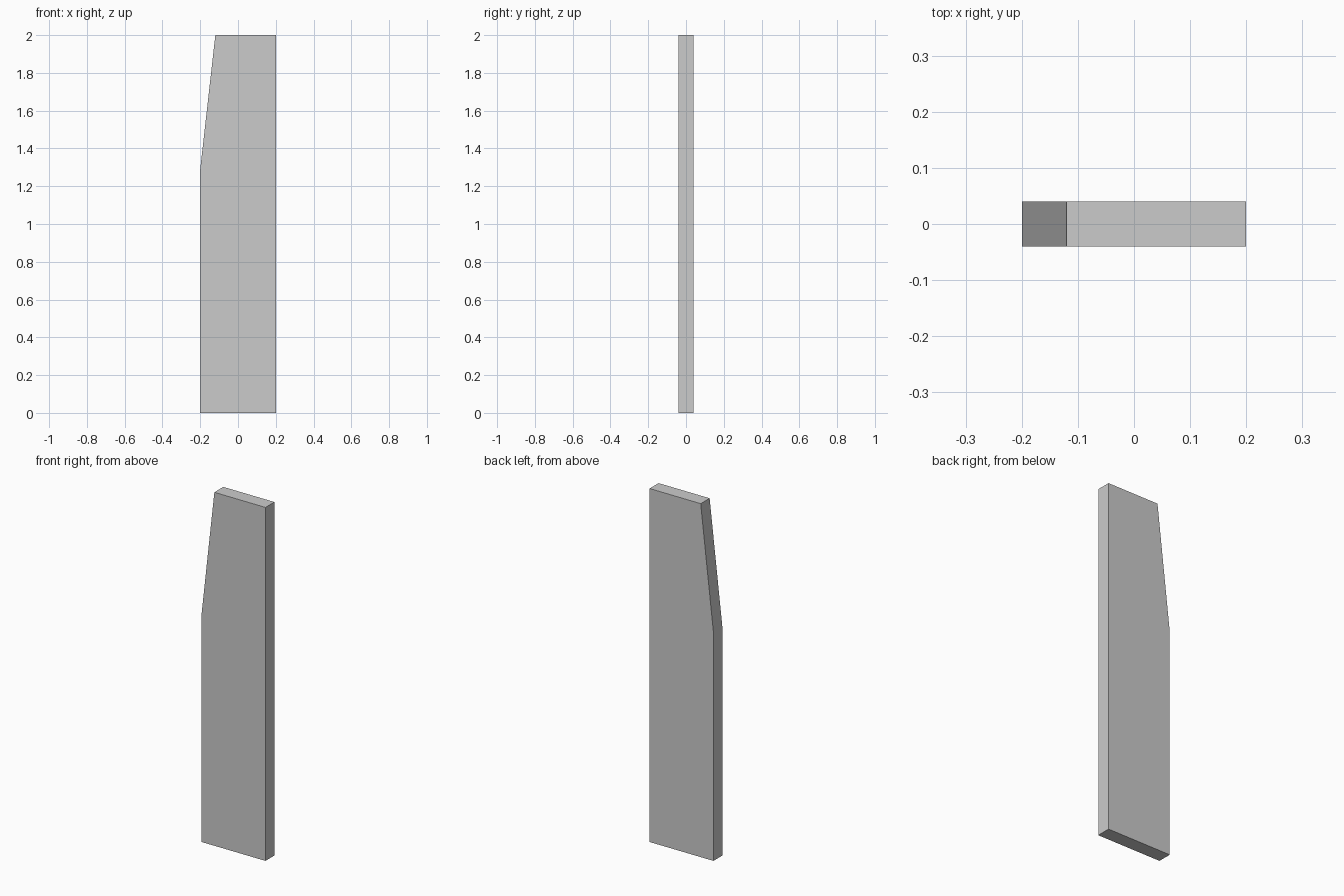
import bpy
import bmesh

if "Cube" in bpy.data.objects:
    bpy.data.objects.remove(bpy.data.objects["Cube"])

HALF_DEPTH = 0.04

# Front outline (x, z): tall board with one tapered upper edge
PROFILE = [(-0.2, 0), (0.2, 0), (0.2, 2), (-0.12, 2), (-0.2, 1.29)]


def extruded_profile(name, profile, half_depth):
    bm = bmesh.new()
    front = bm.faces.new([bm.verts.new((x, -half_depth, z)) for x, z in profile])
    result = bmesh.ops.extrude_face_region(bm, geom=[front], use_keep_orig=True)
    back = [v for v in result["geom"] if isinstance(v, bmesh.types.BMVert)]
    bmesh.ops.translate(bm, verts=back, vec=(0, 2 * half_depth, 0))
    bmesh.ops.recalc_face_normals(bm, faces=bm.faces)
    mesh = bpy.data.meshes.new(name)
    bm.to_mesh(mesh)
    bm.free()
    obj = bpy.data.objects.new(name, mesh)
    bpy.context.collection.objects.link(obj)
    return obj


# Tapered board
extruded_profile("tapered_board", PROFILE, HALF_DEPTH)
